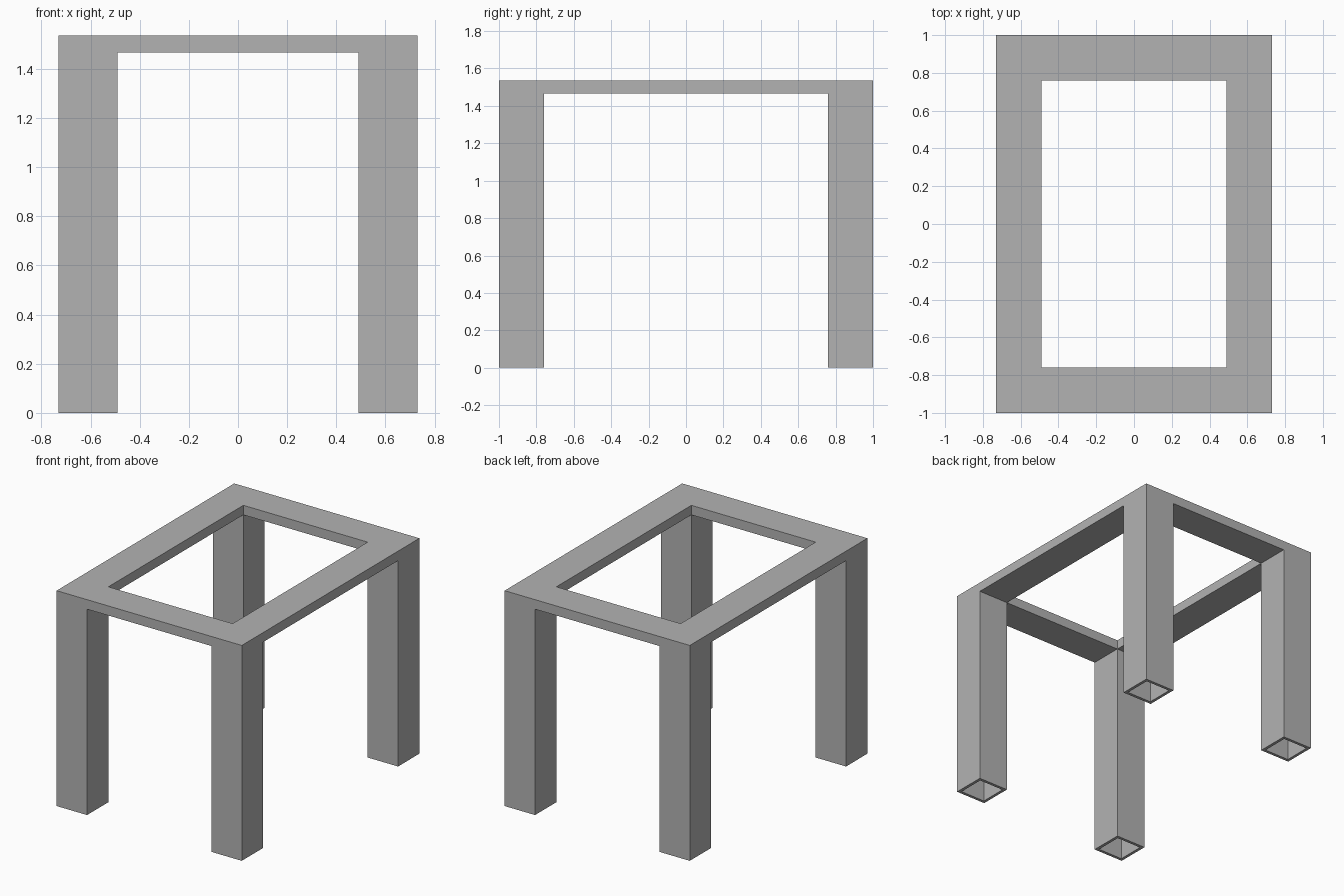
import bpy, bmesh, math

cube = bpy.data.objects.get("Cube")
if cube:
    bpy.data.objects.remove(cube, do_unlink=True)

HALF_X, HALF_Y = 0.73, 1.0
LEG = 0.24            # leg and frame width
TOP, UNDER = 1.535, 1.467
WALL = 0.03           # wall of the hollow legs

grey = bpy.data.materials.new("plain grey")
grey.use_nodes = True
colour = (0.45, 0.45, 0.45, 1)
grey.diffuse_color = colour
grey.node_tree.nodes["Principled BSDF"].inputs["Base Color"].default_value = colour

bm = bmesh.new()


def push(faces, dz):
    """Extrude faces along z and return the moved caps."""
    caps = []
    for f in faces:
        cap = bmesh.ops.extrude_discrete_faces(bm, faces=[f])["faces"][0]
        bmesh.ops.translate(bm, verts=cap.verts, vec=(0, 0, dz))
        caps.append(cap)
    return caps


# Frame: a ring of eight cells around the open middle
xs = (-HALF_X, LEG - HALF_X, HALF_X - LEG, HALF_X)
ys = (-HALF_Y, LEG - HALF_Y, HALF_Y - LEG, HALF_Y)
grid = [[bm.verts.new((x, y, UNDER)) for x in xs] for y in ys]
cells = {}
for j in range(3):
    for i in range(3):
        if (i, j) != (1, 1):
            cells[i, j] = bm.faces.new((grid[j][i], grid[j + 1][i],
                                        grid[j + 1][i + 1], grid[j][i + 1]))
under = list(cells.values())
top = bmesh.ops.extrude_face_region(bm, geom=under, use_keep_orig=True)["geom"]
bmesh.ops.translate(bm, verts=[v for v in top if isinstance(v, bmesh.types.BMVert)],
                    vec=(0, 0, TOP - UNDER))

# Legs: corner cells pushed down to the floor, then hollowed from below
corners = [cells[i, j] for i in (0, 2) for j in (0, 2)]
feet = push(corners, -UNDER)
bmesh.ops.inset_individual(bm, faces=feet, thickness=WALL)
push(feet, UNDER)

# Merge flat areas so outer faces run unbroken from leg to frame
bmesh.ops.remove_doubles(bm, verts=bm.verts, dist=0.0001)
bmesh.ops.recalc_face_normals(bm, faces=bm.faces)
bmesh.ops.dissolve_limit(bm, angle_limit=math.radians(1),
                         verts=bm.verts, edges=bm.edges)

mesh = bpy.data.meshes.new("table_frame")
bm.to_mesh(mesh)
bm.free()
mesh.materials.append(grey)
table = bpy.data.objects.new("table_frame", mesh)
bpy.context.collection.objects.link(table)
